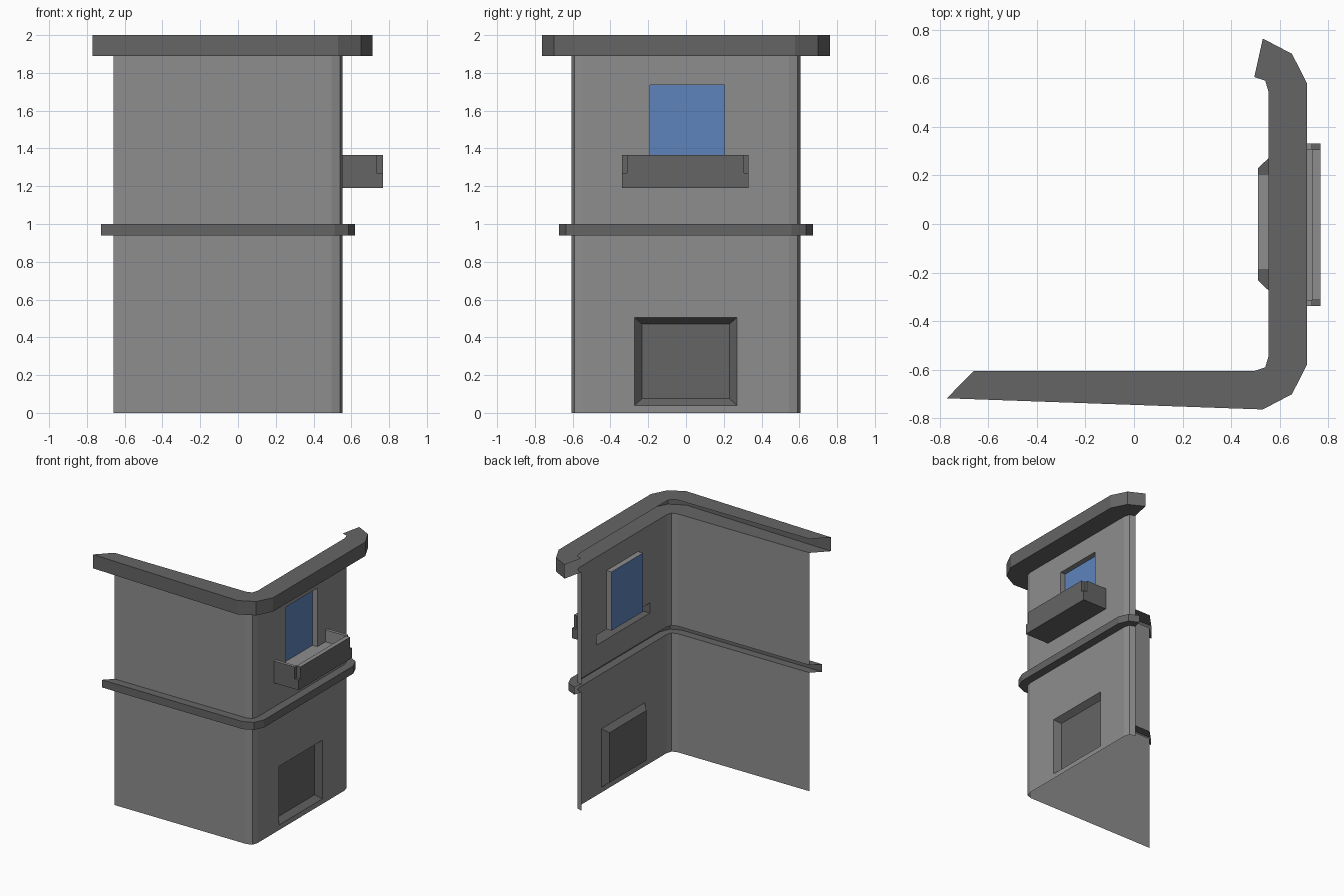
import bpy

if "Cube" in bpy.data.objects:
    bpy.data.objects.remove(bpy.data.objects["Cube"])


def material(name, color):
    m = bpy.data.materials.new(name)
    m.diffuse_color = (*color, 1)
    m.use_nodes = True
    m.node_tree.nodes["Principled BSDF"].inputs["Base Color"].default_value = m.diffuse_color
    return m


WALL = material("wall_grey", (0.27, 0.27, 0.27))
TRIM = material("trim_grey", (0.13, 0.13, 0.13))
GLASS = material("window_blue", (0.11, 0.227, 0.50))


def make(name, quads, mats, rule=None):
    """Build one object from quads, welding shared corners."""
    verts, index, faces = [], {}, []
    for q in quads:
        f = []
        for v in q:
            k = tuple(round(c, 4) for c in v)
            if k not in index:
                index[k] = len(verts)
                verts.append(k)
            f.append(index[k])
        faces.append(f)
    me = bpy.data.meshes.new(name)
    me.from_pydata(verts, [], faces)
    me.update()
    for m in mats:
        me.materials.append(m)
    if rule:
        for p in me.polygons:
            p.material_index = rule(p)
    ob = bpy.data.objects.new(name, me)
    bpy.context.collection.objects.link(ob)
    return ob


def strip(a, b):
    """Quads between two matching 3D paths."""
    return [(a[i], a[i + 1], b[i + 1], b[i]) for i in range(len(a) - 1)]


def at(path, z):
    return [(x, y, z) for x, y in path]


def box(x0, x1, y0, y1, z0, z1, skip=""):
    f = {
        "L": [(x0, y1, z0), (x0, y0, z0), (x0, y0, z1), (x0, y1, z1)],
        "R": [(x1, y0, z0), (x1, y1, z0), (x1, y1, z1), (x1, y0, z1)],
        "F": [(x0, y0, z0), (x1, y0, z0), (x1, y0, z1), (x0, y0, z1)],
        "B": [(x1, y1, z0), (x0, y1, z0), (x0, y1, z1), (x1, y1, z1)],
        "T": [(x0, y0, z1), (x1, y0, z1), (x1, y1, z1), (x0, y1, z1)],
        "D": [(x0, y1, z0), (x1, y1, z0), (x1, y0, z0), (x0, y0, z0)],
    }
    return [q for k, q in f.items() if k not in skip]


def rect(x, y0, y1, z0, z1):
    return [(x, y0, z0), (x, y1, z0), (x, y1, z1), (x, y0, z1)]


X = 0.553          # plane of the right wall
XIN = 0.51         # plane of window panels
wall_path = [(-0.66, -0.605), (0.495, -0.605), (0.54, -0.59), (X, -0.545),
             (X, 0.545), (0.54, 0.59), (0.495, 0.605)]
cornice_path = [(-0.77, -0.717), (0.53, -0.763), (0.65, -0.70), (0.712, -0.578),
                (0.712, 0.578), (0.65, 0.70), (0.53, 0.763)]

# Openings in the right wall: (y0, y1, z0, z1)
low = (-0.273, 0.27, 0.04, 0.505)
high = (-0.19, 0.205, 1.27, 1.735)
ledge = (-0.338, 0.332, 1.19, 1.27)


def storey(name, z0, z1, holes):
    quads = []
    for i, q in enumerate(strip(at(wall_path, z0), at(wall_path, z1))):
        if i != 3:
            quads.append(q)
    ys = sorted({-0.545, 0.545, *[h[0] for h in holes], *[h[1] for h in holes]})
    zs = sorted({z0, z1, *[h[2] for h in holes], *[h[3] for h in holes]})
    for a, b in zip(ys, ys[1:]):
        for c, d in zip(zs, zs[1:]):
            y, z = (a + b) / 2, (c + d) / 2
            if not any(h[0] < y < h[1] and h[2] < z < h[3] for h in holes):
                quads.append(rect(X, a, b, c, d))
    make(name, quads, [WALL])


storey("lower_wall", 0, 0.94, [low])
storey("upper_wall", 1.0, 1.89, [high, ledge])


# Mouldings: C-shaped profile, open toward the inside
def moulding(name, outer, z0, z1):
    rings = [at(wall_path, z0), at(outer, z0), at(outer, z1), at(wall_path, z1)]
    make(name, [q for a, b in zip(rings, rings[1:]) for q in strip(a, b)], [TRIM])


t = 0.42
band_path = [(a[0] + t * (b[0] - a[0]), a[1] + t * (b[1] - a[1]))
             for a, b in zip(wall_path, cornice_path)]
band_path[0] = (-0.725, -0.67)
moulding("cornice", cornice_path, 1.89, 2.0)
moulding("middle_band", band_path, 0.94, 1.0)


# Recessed windows: reveal ring plus back panel
def recess(name, hole, inner, reveal_mat, panel_mat):
    o, i = rect(X, *hole), rect(XIN, *inner)
    make(name + "_reveal", strip(o + o[:1], i + i[:1]), [reveal_mat])
    make(name + "_panel", [i], [panel_mat])


recess("lower_window", low, (-0.232, 0.23, 0.075, 0.47), TRIM, TRIM)
recess("upper_window", high, high, WALL, GLASS)

# Balcony: hollow slab, floor, and three rails with notched corners
y0, y1, zb, zf = ledge
zt, xo, xi, r = 1.365, 0.768, 0.733, 0.025
make("balcony_slab", box(X, xo, y0, y1, zb, zf, "LT")
     + box(xi, xo, y0, y0 + r, zb, zf, "LRFBD")
     + box(xi, xo, y1 - r, y1, zb, zf, "LRFBD"), [TRIM])
make("balcony_floor", box(X, xi, y0 + r, y1 - r, zb, zf, "LRFBD"), [WALL])
rails = {
    "balcony_front_rail": (box(xi, xo, y0 + r, y1 - r, zf, zt, "D"), (-1, 0)),
    "balcony_left_rail": (box(X, xi, y0, y0 + r, zf, zt, "DL"), (0, 1)),
    "balcony_right_rail": (box(X, xi, y1 - r, y1, zf, zt, "DL"), (0, -1)),
}
for name, (quads, inward) in rails.items():
    # inner and top faces take the wall colour
    make(name, quads, [TRIM, WALL],
         lambda p, d=inward: int(p.normal.z > 0.5 or
                                 p.normal.x * d[0] + p.normal.y * d[1] > 0.5))
